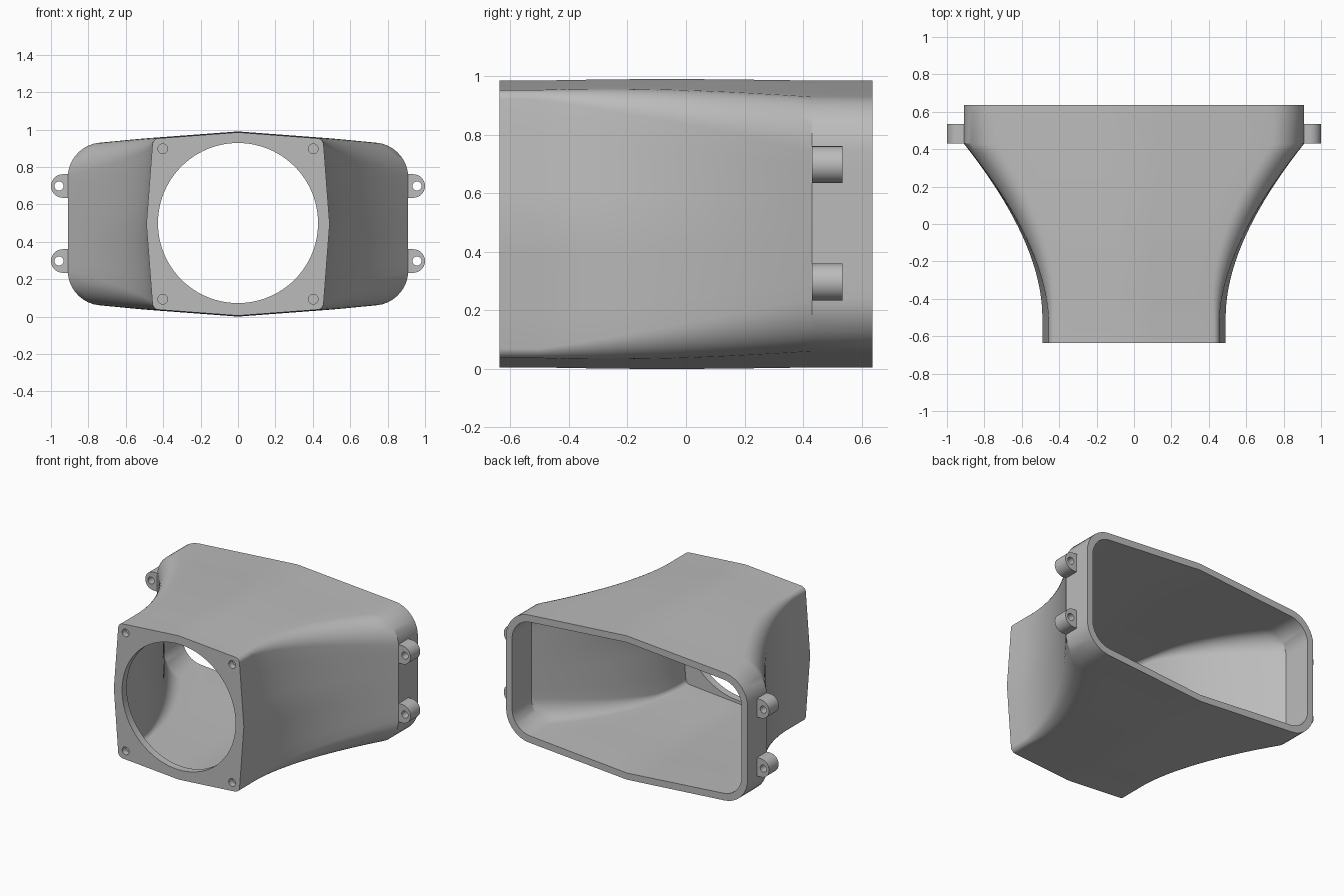
import bpy, bmesh, math
from mathutils import Vector
from mathutils.geometry import interpolate_bezier

if "Cube" in bpy.data.objects:
    bpy.data.objects.remove(bpy.data.objects["Cube"])

MID = 0.495          # height of the duct's centre line
FRONT, BACK = -0.637, 0.637
WALL = 0.045

grey = bpy.data.materials.new("plain grey")
grey.use_nodes = True
grey.diffuse_color = (0.5, 0.5, 0.5, 1)
grey.node_tree.nodes["Principled BSDF"].inputs["Base Color"].default_value = (0.5, 0.5, 0.5, 1)


def make_object(name, bm):
    bmesh.ops.recalc_face_normals(bm, faces=bm.faces)
    mesh = bpy.data.meshes.new(name)
    bm.to_mesh(mesh)
    bm.free()
    mesh.materials.append(grey)
    obj = bpy.data.objects.new(name, mesh)
    bpy.context.collection.objects.link(obj)
    return obj


def loft(name, rings):
    """Closed solid through rings of (y, [(x, z), ...])."""
    bm = bmesh.new()
    loops = [[bm.verts.new((x, y, z)) for x, z in pts] for y, pts in rings]
    n = len(loops[0])
    for a, b in zip(loops, loops[1:]):
        for i in range(n):
            j = (i + 1) % n
            bm.faces.new((a[i], a[j], b[j], b[i]))
    bm.faces.new(loops[0])
    bm.faces.new(loops[-1])
    return make_object(name, bm)


def circle(x, z, r, n=32):
    return [(x + r * math.cos(2 * math.pi * i / n), z + r * math.sin(2 * math.pi * i / n))
            for i in range(n)]


def section(width, t, inset):
    """Eight-sided outline with rounded corners; t runs from front (0) to back (1)."""
    crown = 0.49 + 0.005 * math.sin(math.pi * t)
    cx = width - 0.035 * (1 - t)
    top = Vector((0, crown - inset, 0))
    corner = Vector((cx - inset, crown - 0.075 * cx - inset, 0))
    side = Vector((width - inset, 0, 0))
    cut = max(0.03 + 0.14 * t - inset * 0.8, 0.025)
    p = corner + (top - corner).normalized() * cut
    q = corner + (side - corner).normalized() * cut
    arc = interpolate_bezier(p, p.lerp(corner, 0.55), q.lerp(corner, 0.55), q, 10)
    quarter = [top.lerp(p, i / 5) for i in range(5)] + list(arc) \
        + [q.lerp(side, i / 4) for i in range(1, 5)]
    right = quarter + [Vector((v.x, -v.y, 0)) for v in reversed(quarter[:-1])]
    outline = right + [Vector((-v.x, v.y, 0)) for v in reversed(right[1:-1])]
    return [(v.x, MID + v.y) for v in outline]


def duct_rings(start, end, inset):
    # Straight collars at both ends joined by a flaring curve
    rings = [(start, section(0.49, 0, inset))]
    steps = 20
    for i in range(steps + 1):
        t = i / steps
        y = -0.5 * (1 - t) ** 2 - 0.2 * t * (1 - t) + 0.43 * t * t
        rings.append((y, section(0.49 + 0.42 * t * t, t, inset)))
    rings.append((end, section(0.91, 1, inset)))
    return rings


def carve(obj, cutters):
    bpy.context.view_layer.objects.active = obj
    for cutter in cutters:
        cutter.hide_render = True
        mod = obj.modifiers.new("cut", 'BOOLEAN')
        mod.operation = 'DIFFERENCE'
        mod.solver = 'EXACT'
        mod.object = cutter
        bpy.ops.object.modifier_apply(modifier=mod.name)
        bpy.data.objects.remove(cutter)


def smooth(obj):
    bpy.ops.object.select_all(action='DESELECT')
    obj.select_set(True)
    bpy.context.view_layer.objects.active = obj
    bpy.ops.object.shade_smooth_by_angle(angle=math.radians(28))


# Hollow duct with round front opening and blind screw holes
duct = loft("duct_shell", duct_rings(FRONT, BACK, 0))
cutters = [loft("cavity_cutter", duct_rings(FRONT + 0.05, BACK + 0.1, WALL)),
           loft("opening_cutter", [(y, circle(0, 0.5, 0.428, 96)) for y in (FRONT - 0.1, FRONT + 0.08)])]
for x in (-0.402, 0.402):
    for z in (MID - 0.402, MID + 0.402):
        cutters.append(loft("screw_cutter", [(y, circle(x, z, 0.026, 24))
                                             for y in (FRONT - 0.1, FRONT + 0.042)]))
carve(duct, cutters)
smooth(duct)

# Rounded mounting lugs on both sides
for side, word in ((1, "left"), (-1, "right")):
    for z, level in ((0.297, "lower"), (0.698, "upper")):
        outline = [(0.9, z - 0.063)]
        for i in range(17):
            a = math.pi * (i / 16 - 0.5)
            outline.append((0.937 + 0.063 * math.cos(a), z + 0.063 * math.sin(a)))
        outline.append((0.9, z + 0.063))
        outline = [(side * x, h) for x, h in outline]
        lug = loft(f"{word}_{level}_lug", [(y, outline) for y in (0.43, 0.534)])
        carve(lug, [loft("lug_hole_cutter", [(y, circle(side * 0.957, z, 0.024, 24))
                                             for y in (0.3, 0.7)])])
        smooth(lug)
